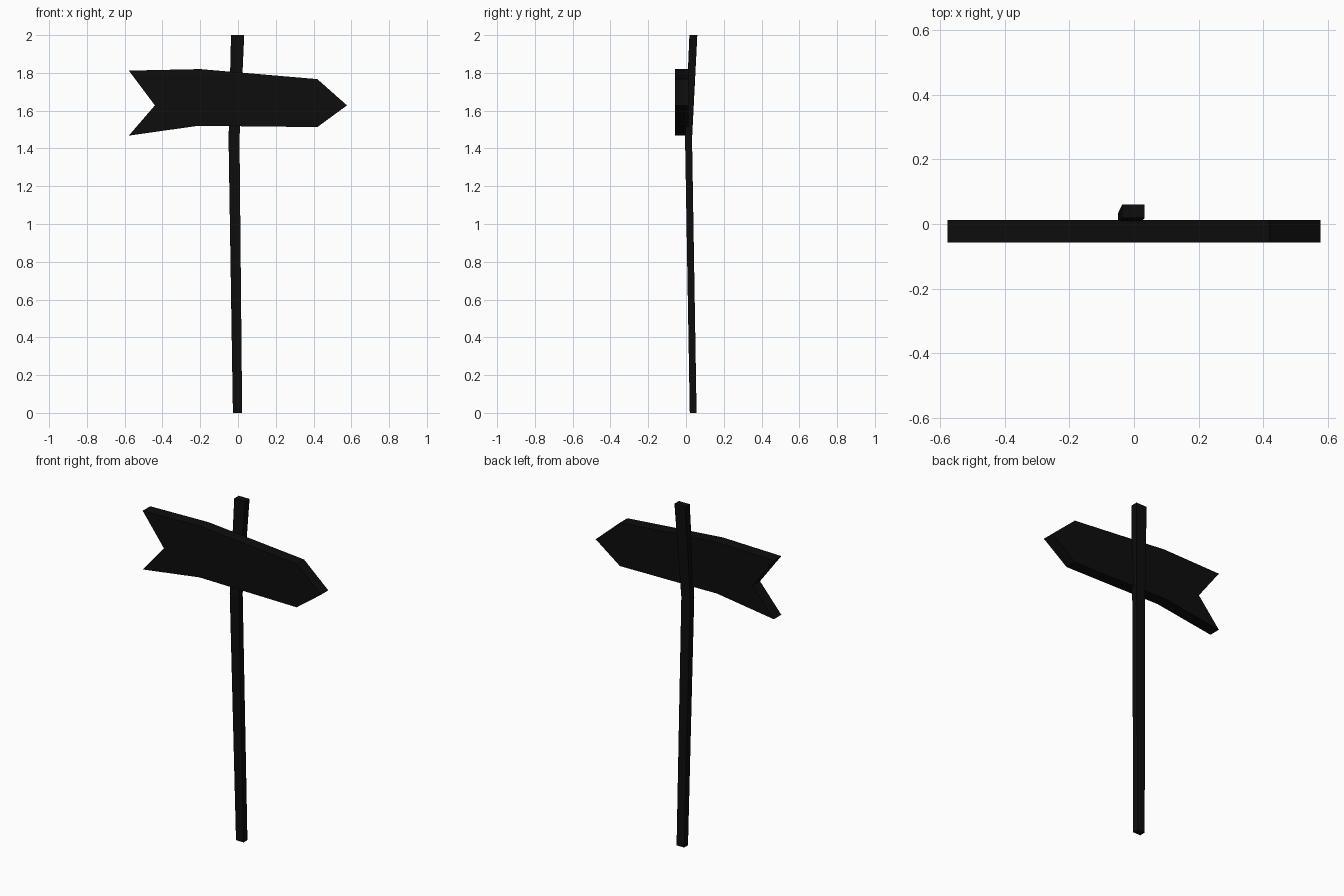
import bpy
import bmesh

cube = bpy.data.objects.get("Cube")
if cube:
    bpy.data.objects.remove(cube, do_unlink=True)

black = bpy.data.materials.new("near_black")
black.use_nodes = True
colour = (0.004, 0.004, 0.004, 1)
black.diffuse_color = colour
black.node_tree.nodes["Principled BSDF"].inputs["Base Color"].default_value = colour


def loft(name, rings):
    """Join matching rings of points into a closed flat-shaded solid."""
    bm = bmesh.new()
    loops = [[bm.verts.new(p) for p in ring] for ring in rings]
    for a, b in zip(loops, loops[1:]):
        for i in range(len(a)):
            j = (i + 1) % len(a)
            bm.faces.new((a[i], a[j], b[j], b[i]))
    bm.faces.new(loops[0][::-1])
    bm.faces.new(loops[-1])
    bmesh.ops.recalc_face_normals(bm, faces=bm.faces)
    mesh = bpy.data.meshes.new(name)
    bm.to_mesh(mesh)
    bm.free()
    mesh.materials.append(black)
    obj = bpy.data.objects.new(name, mesh)
    bpy.context.collection.objects.link(obj)
    return obj


# Crooked square post: x range, y range and height of each ring
sections = [(-0.027, 0.022, 0.02, 0.056, 0),
            (-0.05, 0.008, -0.005, 0.032, 1.45),
            (-0.037, 0.033, 0.018, 0.06, 2)]
loft("post", [[(x0, y0, z), (x1, y0, z), (x1, y1, z), (x0, y1, z)]
              for x0, x1, y0, y1, z in sections])

# Arrow board with a pointed right end and a notched tail
outline = [(-0.578, 1.812), (-0.2, 1.82), (0.42, 1.767), (0.577, 1.628),
           (0.42, 1.513), (-0.21, 1.52), (-0.578, 1.468), (-0.44, 1.628)]
loft("arrow_board", [[(x, y, z) for x, z in outline] for y in (-0.057, 0.012)])
